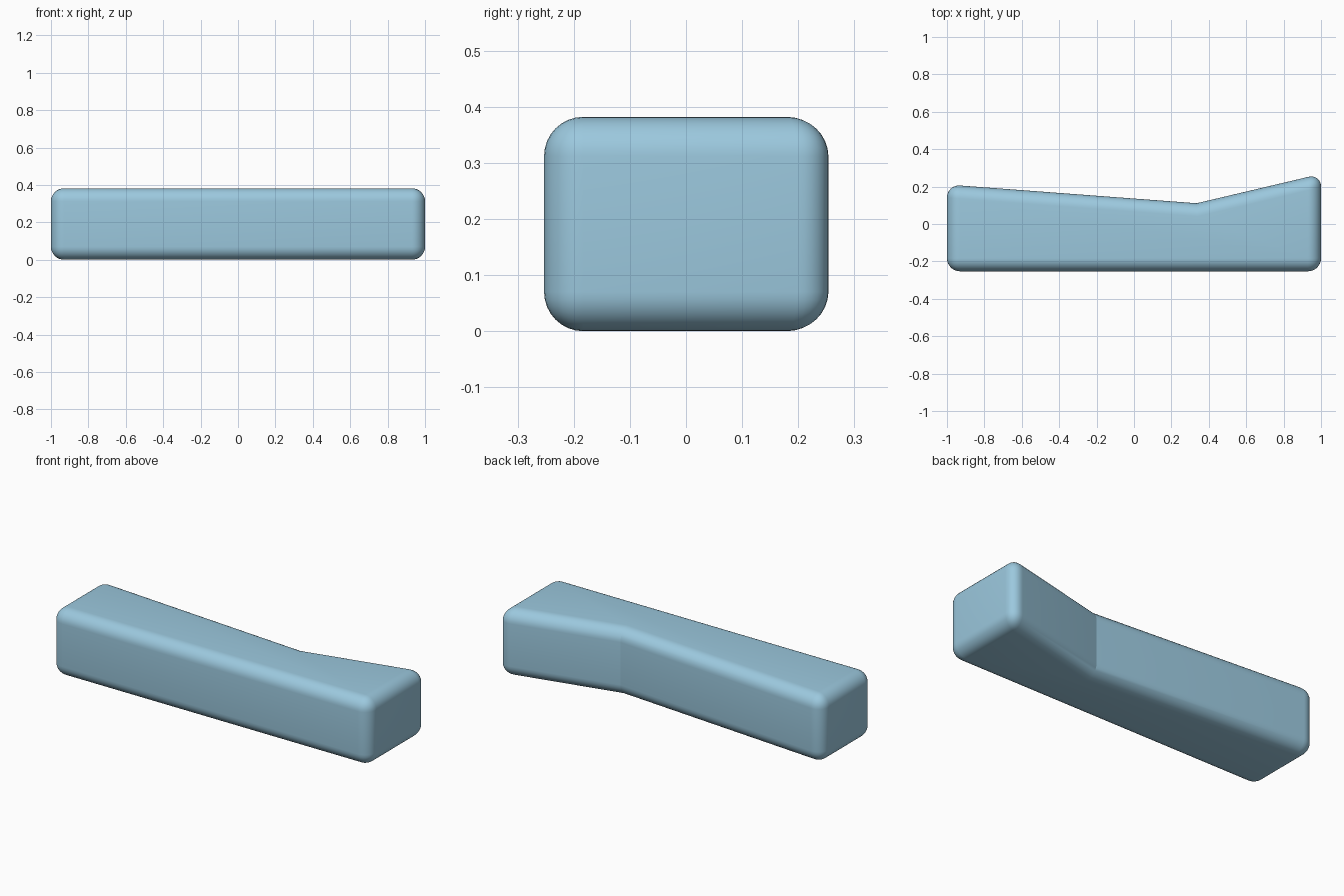
import bpy, bmesh, math

if "Cube" in bpy.data.objects:
    bpy.data.objects.remove(bpy.data.objects["Cube"])

# Plan outline of the bar (kinked back side)
outline = [(-1, -0.253), (1, -0.253), (1, 0.268), (0.335, 0.111), (-1, 0.211)]
height = 0.382
kink_x = 0.335

# Extrude the outline into a solid
bm = bmesh.new()
base = bm.faces.new([bm.verts.new((x, y, 0)) for x, y in outline])
ext = bmesh.ops.extrude_face_region(bm, geom=[base])
top_verts = [g for g in ext["geom"] if isinstance(g, bmesh.types.BMVert)]
bmesh.ops.translate(bm, verts=top_verts, vec=(0, 0, height))
bmesh.ops.recalc_face_normals(bm, faces=bm.faces[:])

# Round every edge except the concave vertical crease
edges = [e for e in bm.edges
         if not all(abs(v.co.x - kink_x) < 1e-4 for v in e.verts)]
bmesh.ops.bevel(bm, geom=edges, offset=0.07, offset_type='OFFSET',
                segments=8, profile=0.5, affect='EDGES', clamp_overlap=True)
bmesh.ops.recalc_face_normals(bm, faces=bm.faces[:])

mesh = bpy.data.meshes.new("rounded_bar")
bm.to_mesh(mesh)
bm.free()
bar = bpy.data.objects.new("rounded_bar", mesh)
bpy.context.collection.objects.link(bar)

# Smooth fillets with a crisp crease
bpy.context.view_layer.objects.active = bar
bar.select_set(True)
bpy.ops.object.shade_smooth_by_angle(angle=math.radians(15))

# Pale blue finish
mat = bpy.data.materials.new("pale_blue")
mat.diffuse_color = (0.33, 0.58, 0.73, 1)
mat.use_nodes = True
mat.node_tree.nodes["Principled BSDF"].inputs["Base Color"].default_value = mat.diffuse_color
mesh.materials.append(mat)
